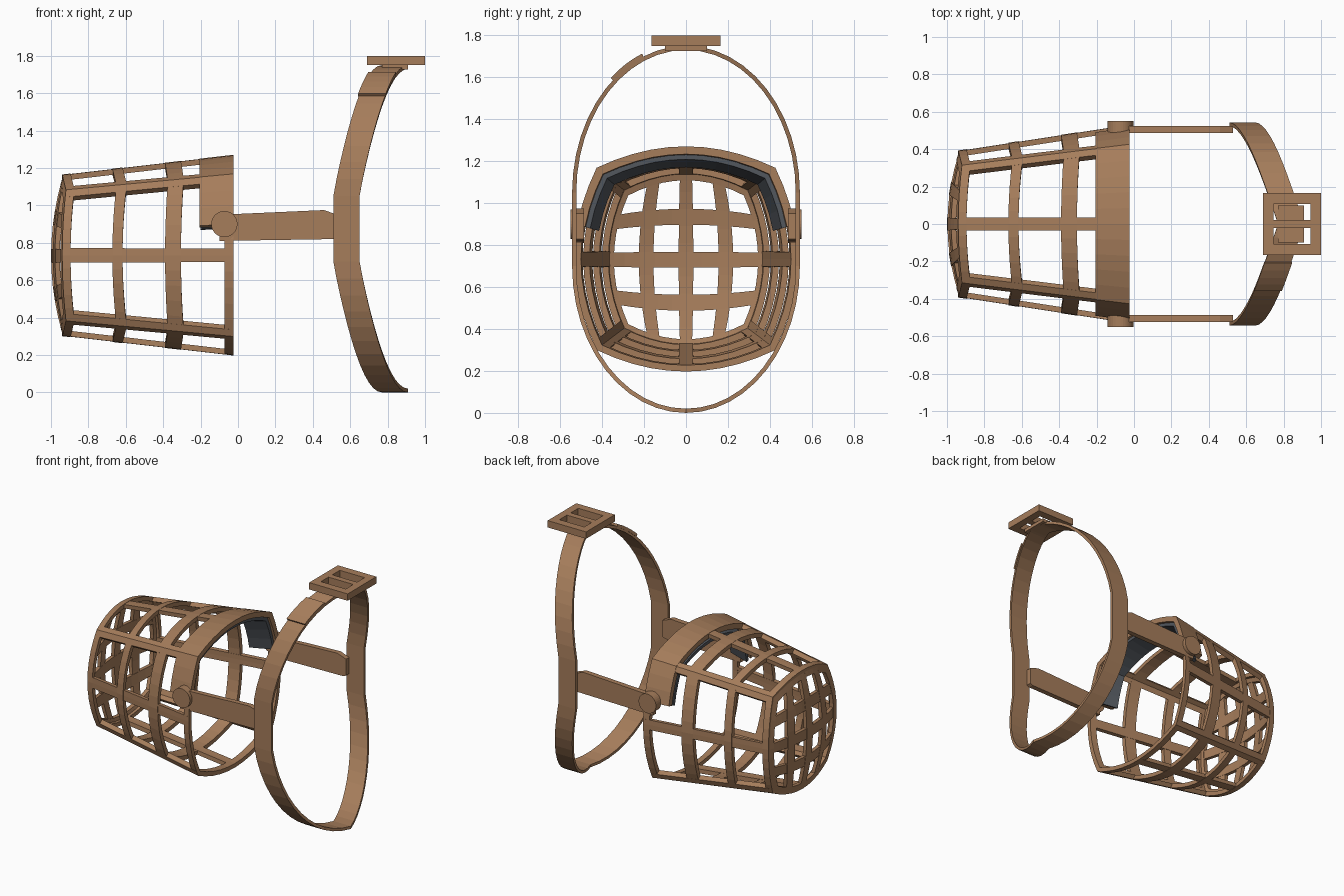
import bpy, bmesh, math
from mathutils import Vector, Matrix

if "Cube" in bpy.data.objects:
    bpy.data.objects.remove(bpy.data.objects["Cube"])


def material(name, rgb):
    m = bpy.data.materials.new(name)
    m.diffuse_color = (*rgb, 1)
    m.use_nodes = True
    m.node_tree.nodes["Principled BSDF"].inputs["Base Color"].default_value = m.diffuse_color
    return m


LEATHER = material("tan leather", (0.38, 0.205, 0.105))
PAD = material("dark grey padding", (0.085, 0.095, 0.11))


def finish(bm, name, mat):
    bmesh.ops.recalc_face_normals(bm, faces=bm.faces)
    me = bpy.data.meshes.new(name)
    bm.to_mesh(me)
    bm.free()
    me.materials.append(mat)
    ob = bpy.data.objects.new(name, me)
    bpy.context.collection.objects.link(ob)
    return ob


def span(a, b, n):
    return [a + (b - a) * i / n for i in range(n + 1)]


def slab(name, f, us, vs, d0, d1, mat=LEATHER, closed=False):
    """Thick curved strip: surface f(u, v, depth) between depths d0 and d1."""
    bm = bmesh.new()
    g = [[[bm.verts.new(f(u, v, d)) for v in vs] for u in us] for d in (d0, d1)]
    nu, nv = len(us), len(vs)
    cols = nv if closed else nv - 1
    for layer in g:
        for i in range(nu - 1):
            for j in range(cols):
                k = (j + 1) % nv
                bm.faces.new((layer[i][j], layer[i + 1][j], layer[i + 1][k], layer[i][k]))
    for i in (0, nu - 1):
        for j in range(cols):
            k = (j + 1) % nv
            bm.faces.new((g[0][i][j], g[0][i][k], g[1][i][k], g[1][i][j]))
    if not closed:
        for j in (0, nv - 1):
            for i in range(nu - 1):
                bm.faces.new((g[0][i][j], g[0][i + 1][j], g[1][i + 1][j], g[1][i][j]))
    return finish(bm, name, mat)


# Basket cross-section: four shallow arcs meeting at corners (t = 0..4)
def size(x):
    k = (x + 0.94) / 0.91
    return 0.39 + 0.14 * k, 0.43 + 0.105 * k


def section(t, w, h):
    t %= 4
    side = int(t)
    q = 2 * (t - side) - 1
    b = 1 - q * q
    return [(w * (0.8 + 0.2 * b), 0.81 * h * q), (-0.8 * w * q, h * (0.81 + 0.19 * b)),
            (-w * (0.8 + 0.2 * b), -0.81 * h * q), (0.8 * w * q, -h * (0.81 + 0.19 * b))][side]


def basket(x, t, d, bow=0.0):
    w, h = size(x)
    y, z = section(t, w - d, h - d)
    q = 2 * (t % 1) - 1
    return Vector((x - bow * (1 - q * q), y, 0.733 + z))


# Hoops of the basket
LOOP = span(0, 4, 40)[:-1]
for name, x0, x1, bow in (("end_hoop", -0.92, -0.875, 0.02), ("front_hoop", -0.65, -0.595, 0.022),
                          ("middle_hoop", -0.375, -0.29, 0.015), ("rim_hoop", -0.072, -0.025, 0)):
    slab(name, lambda x, t, d: basket(x, t, d, bow), (x0, x1), LOOP, 0, 0.03, closed=True)

# Lengthwise bars: four mid-side, four corner
for i in range(8):
    tc = i / 2
    x0 = -0.9 if i % 2 == 0 else -0.92
    slab("lengthwise_bar", lambda x, s, d: basket(x, tc + s * 0.035 / (1.6 * size(x)[0]), d),
         (x0, -0.03), (-1, 0, 1), 0, 0.03)

# Wide nose band over the top and the padding under it
BAND = [0.69, 0.8, 0.9] + span(1, 2, 10) + [2.1, 2.2, 2.31]
slab("nose_band", basket, (-0.205, -0.025), BAND, -0.002, 0.035)
slab("nose_padding", lambda x, t, d: basket(x, t, d + 0.12 * (-0.04 - x)),
     (-0.2, -0.04), BAND, 0.036, 0.058, PAD)

# Domed end grid
W, H = size(-0.935)


def dome(y, z, d):
    return Vector((-1 + d + 0.065 * ((y / W) ** 2 + (z / H) ** 2), y, 0.73 + z))


def dome_rim(s, t, d):
    y, z = section(t, W * s, H * s)
    return dome(y, z, d)


slab("dome_rim", dome_rim, (0.88, 1), LOOP, 0, 0.03, closed=True)
for c in (-1, 0, 1):
    end = 0.94 - 0.1 * abs(c)
    slab("dome_upright", lambda v, s, d: dome((c * 0.19 + s) * (1 - 0.18 * v * v), v * H * end, d),
         span(-1, 1, 10), (-0.035, 0.035), 0, 0.026)
    slab("dome_crossbar", lambda v, s, d: dome(v * W * end, (c * 0.205 + s) * (1 - 0.12 * v * v), d),
         span(-1, 1, 10), (-0.038, 0.038), 0.002, 0.028)


# Neck strap: half ellipses above and below a straight side, swept back in x
def neck(e, ang, d):
    a, zc = ang
    s = math.sin(a)
    rise = math.asin(min(1, abs(s))) / (math.pi / 2)
    return Vector((0.51 + 0.26 * rise ** 1.1 + e, (0.543 - d) * math.cos(a), zc + (0.7 - d) * s))


path = [(a, 1.05) for a in span(0, math.pi, 24)] + [(a, 0.7) for a in span(math.pi, 2 * math.pi, 24)]
slab("neck_strap", neck, (0, 0.14), path, 0, 0.02, closed=True)
slab("strap_overlap", neck, (-0.004, 0.144),
     [(a, 1.05) for a in span(math.radians(112), math.radians(130), 4)], -0.015, 0.005)

# Side straps with rivets
for s in (-1, 1):
    bm = bmesh.new()
    prof = [(-0.1, 0.81), (0.51, 0.82), (0.53, 0.83), (0.53, 0.95), (0.46, 0.975), (-0.1, 0.95)]
    f = bm.faces.new([bm.verts.new((x, s * 0.487, z)) for x, z in prof])
    ex = bmesh.ops.extrude_face_region(bm, geom=[f])
    bmesh.ops.translate(bm, vec=(0, s * 0.037, 0),
                        verts=[v for v in ex["geom"] if isinstance(v, bmesh.types.BMVert)])
    finish(bm, "side_strap", LEATHER)
    bm = bmesh.new()
    bmesh.ops.create_cone(bm, cap_ends=True, segments=32, radius1=0.07, radius2=0.07, depth=0.06,
                          matrix=Matrix.Translation((-0.073, s * 0.52, 0.9)) @ Matrix.Rotation(math.pi / 2, 4, 'X'))
    finish(bm, "rivet", LEATHER)

# Buckle frame with centre bar
bm = bmesh.new()
for x0, x1, y0, y1 in ((0.69, 0.745, -0.165, 0.165), (0.945, 1.0, -0.165, 0.165),
                       (0.745, 0.945, -0.165, -0.108), (0.745, 0.945, 0.108, 0.165),
                       (0.745, 0.945, -0.022, 0.022)):
    bmesh.ops.create_cube(bm, size=1, matrix=Matrix.Translation(((x0 + x1) / 2, (y0 + y1) / 2, 1.775))
                          @ Matrix.Diagonal((x1 - x0, y1 - y0, 0.05, 1)))
finish(bm, "buckle", LEATHER)
# Flat keeper joining strap and buckle
bm = bmesh.new()
bmesh.ops.create_cube(bm, size=1, matrix=Matrix.Translation((0.84, 0, 1.738))
                      @ Matrix.Diagonal((0.14, 0.2, 0.024, 1)))
finish(bm, "buckle_keeper", LEATHER)
